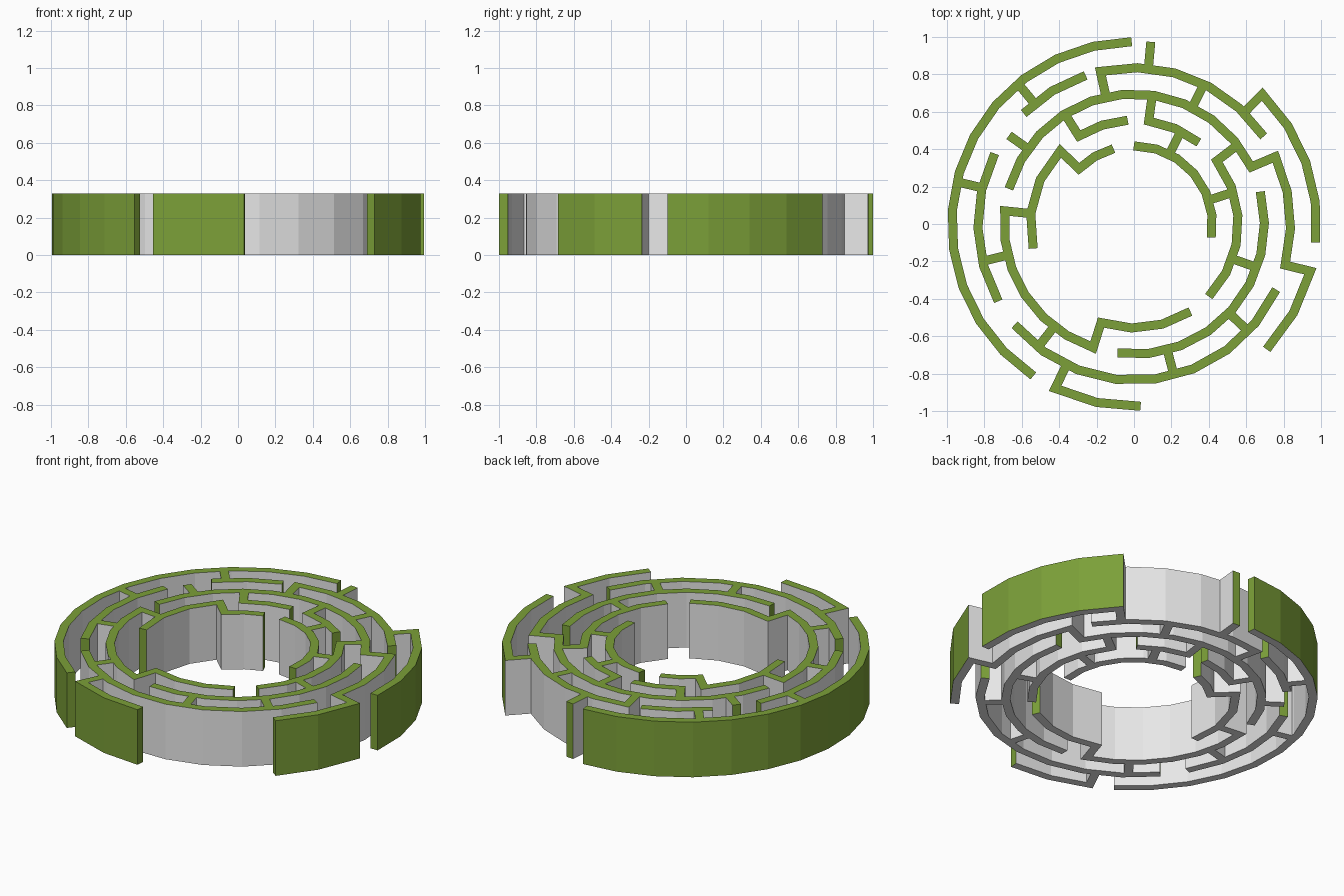
import bpy, math
from mathutils import Vector

if "Cube" in bpy.data.objects:
    bpy.data.objects.remove(bpy.data.objects["Cube"])

H = 0.33          # wall height
T = 0.024         # half wall thickness
J = 0.016         # joined ends start just inside the neighbouring wall
R3, R4, R5, R6, R7 = 0.418, 0.556, 0.696, 0.836, 0.975
STEP = {R3: 17, R4: 17, R5: 14, R6: 14, R7: 12.3}   # degrees per flat facet


def material(name, rgb):
    m = bpy.data.materials.new(name)
    m.diffuse_color = (*rgb, 1)
    m.use_nodes = True
    m.node_tree.nodes["Principled BSDF"].inputs["Base Color"].default_value = m.diffuse_color
    return m


GREEN = material("leaf green", (0.2, 0.35, 0.04))
GREY = material("light grey", (0.8, 0.8, 0.8))


def polar(r, a):
    a = math.radians(a)
    return Vector((r * math.cos(a), r * math.sin(a)))


def expand(nodes):
    """Turn (radius, angle) nodes into points, faceting the arcs."""
    pts = [polar(*nodes[0])]
    for (r0, a0), (r1, a1) in zip(nodes, nodes[1:]):
        n = max(2, round(abs(a1 - a0) / STEP[r0])) if r0 == r1 else 1
        for i in range(1, n + 1):
            t = i / n
            pts.append(polar(r0 + (r1 - r0) * t, a0 + (a1 - a0) * t))
    return pts


def wall(name, nodes, cap_start=True, cap_end=True):
    p = expand(nodes)
    n = len(p)
    d = [(p[i + 1] - p[i]).normalized() for i in range(n - 1)]
    verts = []
    # mitred cross-section at each point: right/left, bottom/top
    for i in range(n):
        a, b = d[max(i - 1, 0)], d[min(i, n - 2)]
        na, nb = Vector((-a.y, a.x)), Vector((-b.y, b.x))
        off = (na + nb) * (T / (1 + na.dot(nb)))
        for q in (p[i] - off, p[i] + off):
            verts += [(q.x, q.y, 0), (q.x, q.y, H)]
    faces, mats = [], []

    def add(face, green):
        faces.append(face)
        mats.append(0 if green else 1)

    def outermost(f):
        return math.hypot(sum(verts[k][0] for k in f) / 4,
                          sum(verts[k][1] for k in f) / 4) > 0.983

    for i in range(n - 1):
        k, m = 4 * i, 4 * i + 4
        add((k + 1, m + 1, m + 3, k + 3), True)       # top
        add((k, k + 2, m + 2, m), False)              # underside
        for f in ((k, m, m + 1, k + 1), (m + 2, k + 2, k + 3, m + 3)):
            add(f, outermost(f))                      # sides
    if cap_start:
        add((2, 0, 1, 3), True)
    if cap_end:
        k = 4 * (n - 1)
        add((k, k + 2, k + 3, k + 1), True)
    me = bpy.data.meshes.new(name)
    me.from_pydata(verts, [], faces)
    me.materials.append(GREEN)
    me.materials.append(GREY)
    me.polygons.foreach_set("material_index", mats)
    ob = bpy.data.objects.new(name, me)
    bpy.context.collection.objects.link(ob)
    return ob


def spoke(name, r_in, r_out, a, free_end=False):
    return wall(name, [(r_in + J, a), (r_out if free_end else r_out - J, a)],
                False, free_end)


parts = [
    # outermost ring
    wall("outer_left_wall", [(R7, 90.8), (R7, 236.4)]),
    wall("outer_front_wall", [(R6 + J, 244.3), (R7, 244.3), (R7, 272)], False),
    wall("outer_right_wall", [(R6 + J, 45.4), (R7, 45.4), (R7, -5.8)], False),
    # second ring
    wall("second_back_wall", [(R5 + J, 102.5), (R6, 102.5), (R6, 34.1)], False),
    wall("second_back_left_wall", [(R6, 108.1), (R6, 135)]),
    wall("second_left_wall", [(R6, 153.2), (R6, 209.6)]),
    wall("second_front_wall", [(R6, 220.1), (R6, 335.2)]),
    # middle ring runs out to the second and outermost rings on the right
    wall("middle_back_wall", [(R5, 164.3), (R5, 26), (R6, 25.5), (R6, -15.2),
                              (R7, -15), (R7, -43.4)]),
    wall("middle_right_wall", [(R5, 14.4), (R5, -97.3)]),
    wall("middle_left_wall", [(R4 + J, 174.2), (R5, 174.2), (R5, 251.6),
                              (R4, 251.4), (R4, 302.7)], False),
    # fourth ring
    wall("fourth_back_left_wall", [(R5 - J, 122.2), (R4, 122.2), (R4, 93.6)], False),
    wall("fourth_back_right_wall", [(R5 - J, 82), (R4, 82), (R4, 51.6)], False),
    wall("fourth_right_wall", [(R5 - J, 37.4), (R4, 37.4), (R4, -44.2)], False),
    wall("fourth_left_wall", [(R4, 193.6), (R4, 135.3), (R3, 135), (R3, 105.4)]),
    # innermost ring
    wall("inner_right_wall", [(R3, 90.3), (R3, -9.9)]),
    # free-standing spoke ends
    spoke("back_stub", R6, R7 + 0.003, 84.8, True),
    spoke("left_stub", R5, 0.82, 144.7, True),
]

# spokes that bridge two rings
for i, (a, b, ang) in enumerate([
        (R6, R7, 129.6), (R6, R7, 166.6), (R5, R6, 193.8), (R5, R6, 232),
        (R5, R6, 284.7), (R5, R6, -43.2), (R5, R6, 63.5), (R4, R5, -19.5),
        (R3, R4, 63.3), (R3, R4, 17.8)]):
    parts.append(spoke(f"spoke_{i + 1}", a, b, ang))

# centre the whole maze
for ax in (0, 1):
    vals = [v.co[ax] for o in parts for v in o.data.vertices]
    mid = (min(vals) + max(vals)) / 2
    for o in parts:
        o.location[ax] = -mid
